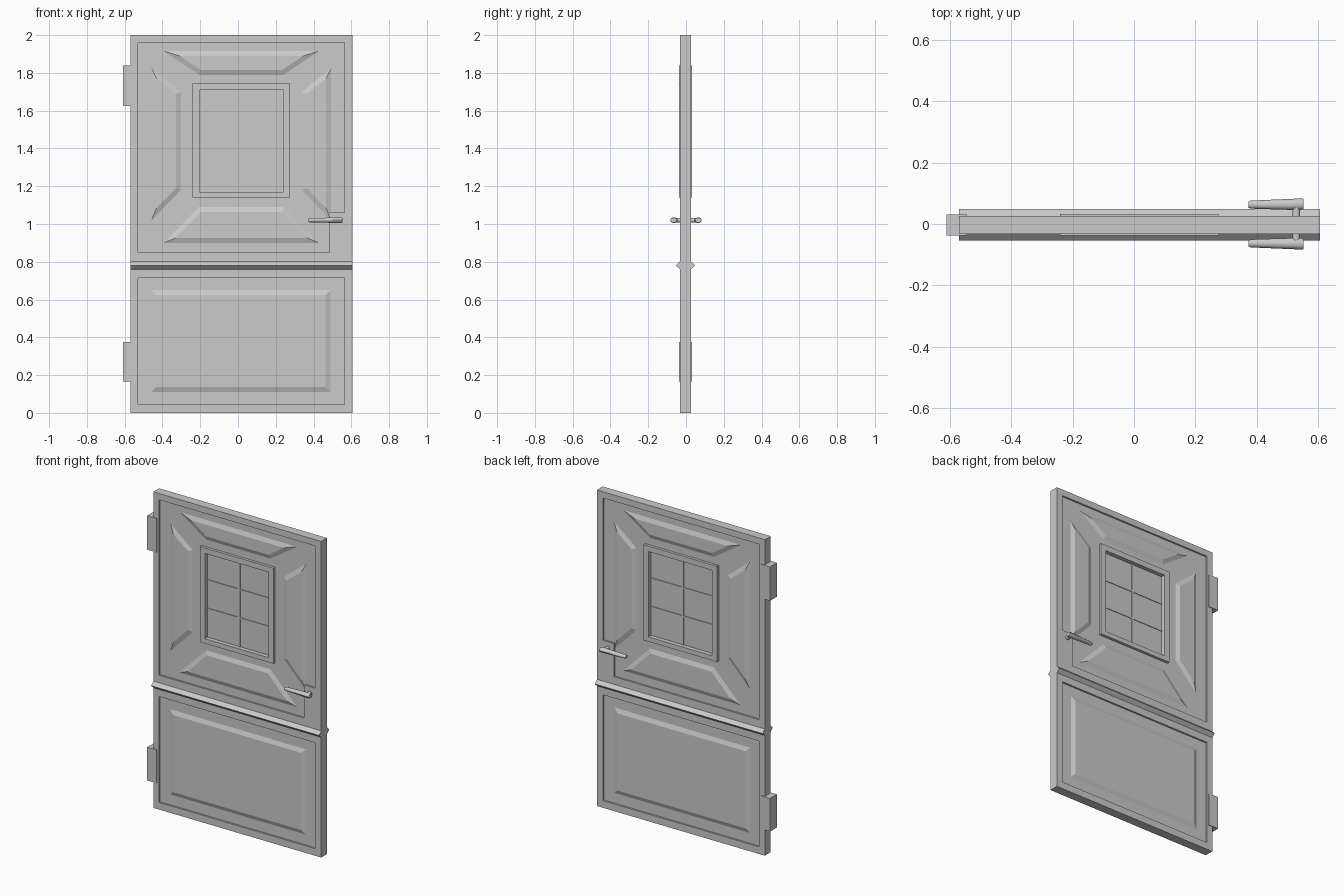
import bpy, bmesh
from math import cos, sin, pi
from mathutils import Vector

cube = bpy.data.objects.get("Cube")
if cube:
    bpy.data.objects.remove(cube, do_unlink=True)

grey = bpy.data.materials.new("light grey")
grey.use_nodes = True
colour = (0.6, 0.6, 0.6, 1)
grey.diffuse_color = colour
grey.node_tree.nodes["Principled BSDF"].inputs["Base Color"].default_value = colour

CX, CY = 0.0175, -0.003      # centre of the door leaf
X0, X1 = -0.57, 0.605        # leaf edges
SPLIT = 0.781                # height of the middle rail
SLAB, PANEL = 0.029, 0.018   # half thicknesses


def finish(name, bm, smooth=False):
    mesh = bpy.data.meshes.new(name)
    bm.to_mesh(mesh)
    bm.free()
    mesh.materials.append(grey)
    ob = bpy.data.objects.new(name, mesh)
    bpy.context.collection.objects.link(ob)
    if smooth:
        bpy.ops.object.select_all(action="DESELECT")
        ob.select_set(True)
        bpy.context.view_layer.objects.active = ob
        bpy.ops.object.shade_smooth_by_angle(angle=pi / 5)
    return ob


def loft(name, rings, closed=False, smooth=False):
    """Skin equal rings of points; cap the ends, or join last to first."""
    bm = bmesh.new()
    loops = [[bm.verts.new(p) for p in ring] for ring in rings]
    n = len(loops[0])
    pairs = list(zip(loops, loops[1:]))
    if closed:
        pairs.append((loops[-1], loops[0]))
    else:
        bm.faces.new(loops[0])
        bm.faces.new(loops[-1])
    for a, b in pairs:
        for i in range(n):
            j = (i + 1) % n
            bm.faces.new((a[i], a[j], b[j], b[i]))
    bmesh.ops.recalc_face_normals(bm, faces=bm.faces)
    return finish(name, bm, smooth)


def rect(x0, x1, z0, z1, y):
    return [(x0, y, z0), (x1, y, z0), (x1, y, z1), (x0, y, z1)]


def box(name, r, half):
    return loft(name, [rect(*r, CY - half), rect(*r, CY + half)])


def frame(name, outer, inner, half):
    """Rectangular frame with an opening right through it."""
    f, b = CY - half, CY + half
    return loft(name, [rect(*outer, f), rect(*inner, f), rect(*inner, b), rect(*outer, b)], closed=True)


def raised(name, points, inset=0.026, height=0.01):
    """Bevelled raised field on both faces of the door."""
    bm = bmesh.new()
    for side in (-1, 1):
        face = bm.faces.new([bm.verts.new((x, CY + side * PANEL, z)) for x, z in points])
        face.normal_update()
        if face.normal.y * side < 0:
            face.normal_flip()
        bmesh.ops.inset_individual(bm, faces=[face], thickness=inset, depth=height, use_even_offset=True)
    return finish(name, bm)


# Leaf: stiles and rails of both halves
upper_open = (-0.53, 0.563, 0.85, 1.96)
lower_open = (-0.53, 0.563, 0.045, 0.715)
frame("upper_leaf_frame", (X0, X1, SPLIT, 2), upper_open, SLAB)
frame("lower_leaf_frame", (X0, X1, 0, SPLIT), lower_open, SLAB)
box("lock_block", (0.485, 0.563, 0.85, 1.06), SLAB)

# Recessed panels
window = (-0.205, 0.24, 1.17, 1.71)
frame("upper_panel", upper_open, window, PANEL)
box("lower_panel", lower_open, PANEL)

# Raised fields: four mitred trapezoids around the window, one below
for name, zo, zi in (("top_field", 1.915, 1.79), ("bottom_field", 0.9, 1.09)):
    raised(name, [(CX - 0.41, zo), (CX + 0.41, zo), (CX + 0.225, zi), (CX - 0.225, zi)])
for name, s in (("right_field", -1), ("left_field", 1)):
    xo, xi = CX + s * 0.475, CX + s * 0.32
    raised(name, [(xo, 1.825), (xo, 1.02), (xi, 1.18), (xi, 1.7)])
raised("lower_field", [(-0.46, 0.11), (0.49, 0.11), (0.49, 0.65), (-0.46, 0.65)])

# Window: frame, pane and glazing bars
frame("window_frame", (-0.24, 0.275, 1.14, 1.745), window, 0.035)
box("window_pane", window, 0.008)
box("upright_glazing_bar", (CX - 0.006, CX + 0.006, window[2], window[3]), 0.013)
for i in (1, 2):
    z = window[2] + (window[3] - window[2]) * i / 3
    box(f"cross_glazing_bar_{i}", (window[0], window[1], z - 0.005, z + 0.005), 0.012)

# Middle rail moulding, diamond in section
profile = [(-0.051, SPLIT), (0, SPLIT - 0.048), (0.051, SPLIT), (0, SPLIT + 0.048)]
loft("middle_moulding", [[(x, CY + y, z) for y, z in profile] for x in (X0, X1)])

# Hinges
for name, z0, z1 in (("upper_hinge", 1.625, 1.84), ("lower_hinge", 0.165, 0.375)):
    box(name, (-0.61, -0.543, z0, z1), 0.034)

# Lever handles on both faces, joined by a spindle
SIDES = 12
turn = [(cos(2 * pi * i / SIDES), sin(2 * pi * i / SIDES)) for i in range(SIDES)]
stations = [(0.373, 0.063, 0.010, 0.009), (0.38, 0.063, 0.013, 0.011),
            (0.54, 0.064, 0.019, 0.015), (0.552, 0.065, 0.017, 0.013)]
for name, s in (("front_handle", -1), ("back_handle", 1)):
    loft(name, [[(x, s * (y + ry * c), 1.02 + rz * d) for c, d in turn]
                for x, y, ry, rz in stations], smooth=True)
loft("handle_spindle", [[(0.528 + 0.012 * c, y, 1.02 + 0.012 * d) for c, d in turn]
                        for y in (-0.06, 0.06)], smooth=True)
